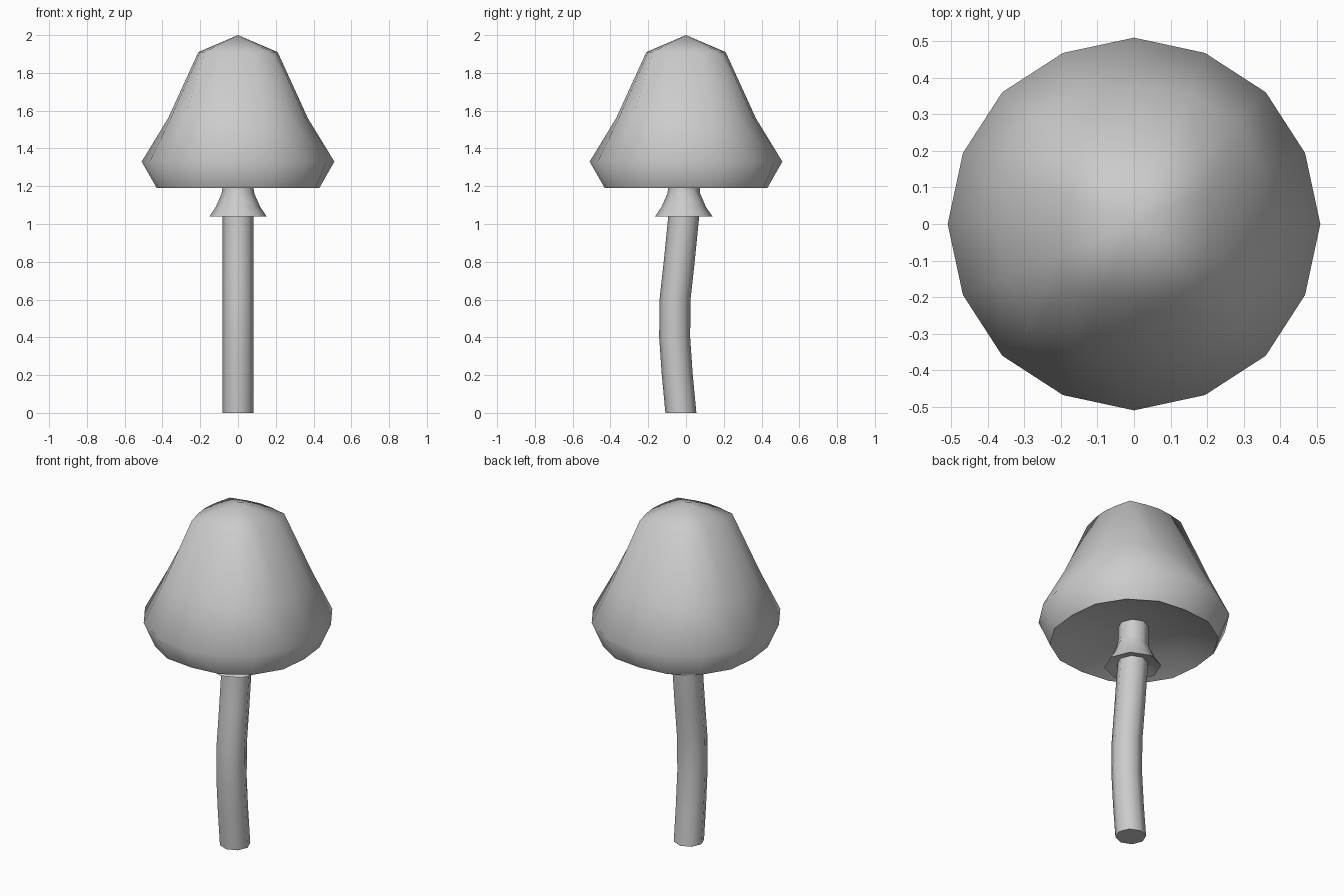
import bpy, bmesh
from math import sin, cos, pi

if "Cube" in bpy.data.objects:
    bpy.data.objects.remove(bpy.data.objects["Cube"])


def make_object(name, bm, angle):
    bmesh.ops.recalc_face_normals(bm, faces=bm.faces)
    mesh = bpy.data.meshes.new(name)
    bm.to_mesh(mesh)
    bm.free()
    ob = bpy.data.objects.new(name, mesh)
    bpy.context.collection.objects.link(ob)
    bpy.ops.object.select_all(action='DESELECT')
    ob.select_set(True)
    bpy.context.view_layer.objects.active = ob
    bpy.ops.object.shade_smooth_by_angle(angle=angle)
    return ob


def bridge(bm, a, b):
    n = len(a)
    for i in range(n):
        bm.faces.new((a[i], a[(i + 1) % n], b[(i + 1) % n], b[i]))


def fan(bm, ring, co):
    tip = bm.verts.new(co)
    for i in range(len(ring)):
        bm.faces.new((ring[i], ring[(i + 1) % len(ring)], tip))


def ring(bm, n, z, radius, cy=0.0):
    """radius is a function of the side index"""
    return [bm.verts.new((radius(i) * cos(2 * pi * i / n),
                          cy + radius(i) * sin(2 * pi * i / n), z)) for i in range(n)]


# Cap: rounded-square rings near the top, a round 16-sided brim, hollow below
# each ring: (z, radius on axis, radius between, radius on diagonal)
cap_rings = [(1.91, 0.21, 0.217, 0.25), (1.56, 0.37, 0.385, 0.40),
             (1.33, 0.51, 0.507, 0.51), (1.19, 0.43, 0.445, 0.45),
             (1.25, 0.29, 0.29, 0.29), (1.28, 0.07, 0.07, 0.07)]
bm = bmesh.new()
loops = [ring(bm, 16, r[0], lambda i, r=r: r[1 + (0, 1, 2, 1)[i % 4]]) for r in cap_rings]
for a, b in zip(loops, loops[1:]):
    bridge(bm, a, b)
fan(bm, loops[0], (0, 0, 2.0))
fan(bm, loops[-1], (0, 0, 1.28))
make_object("cap", bm, pi / 3)

# Stem: bent eight-sided tube, (z, y centre)
path = [(0, -0.027), (0.2, -0.046), (0.4, -0.06), (0.6, -0.058),
        (0.8, -0.036), (1.04, -0.012), (1.28, -0.005)]
bm = bmesh.new()
loops = [ring(bm, 8, z, lambda i: 0.082, cy) for z, cy in path]
for a, b in zip(loops, loops[1:]):
    bridge(bm, a, b)
bm.faces.new(loops[0])
bm.faces.new(loops[-1])
make_object("stem", bm, pi / 3)

# Skirt: flared collar below the cap, folded back to the stem
bm = bmesh.new()
profile = [(1.19, 0.082), (1.16, 0.087), (1.09, 0.118), (1.04, 0.152), (1.06, 0.08)]
loops = [ring(bm, 8, z, lambda i, r=r: r, -0.012) for z, r in profile]
for a, b in zip(loops, loops[1:]):
    bridge(bm, a, b)
make_object("skirt", bm, pi / 3)
